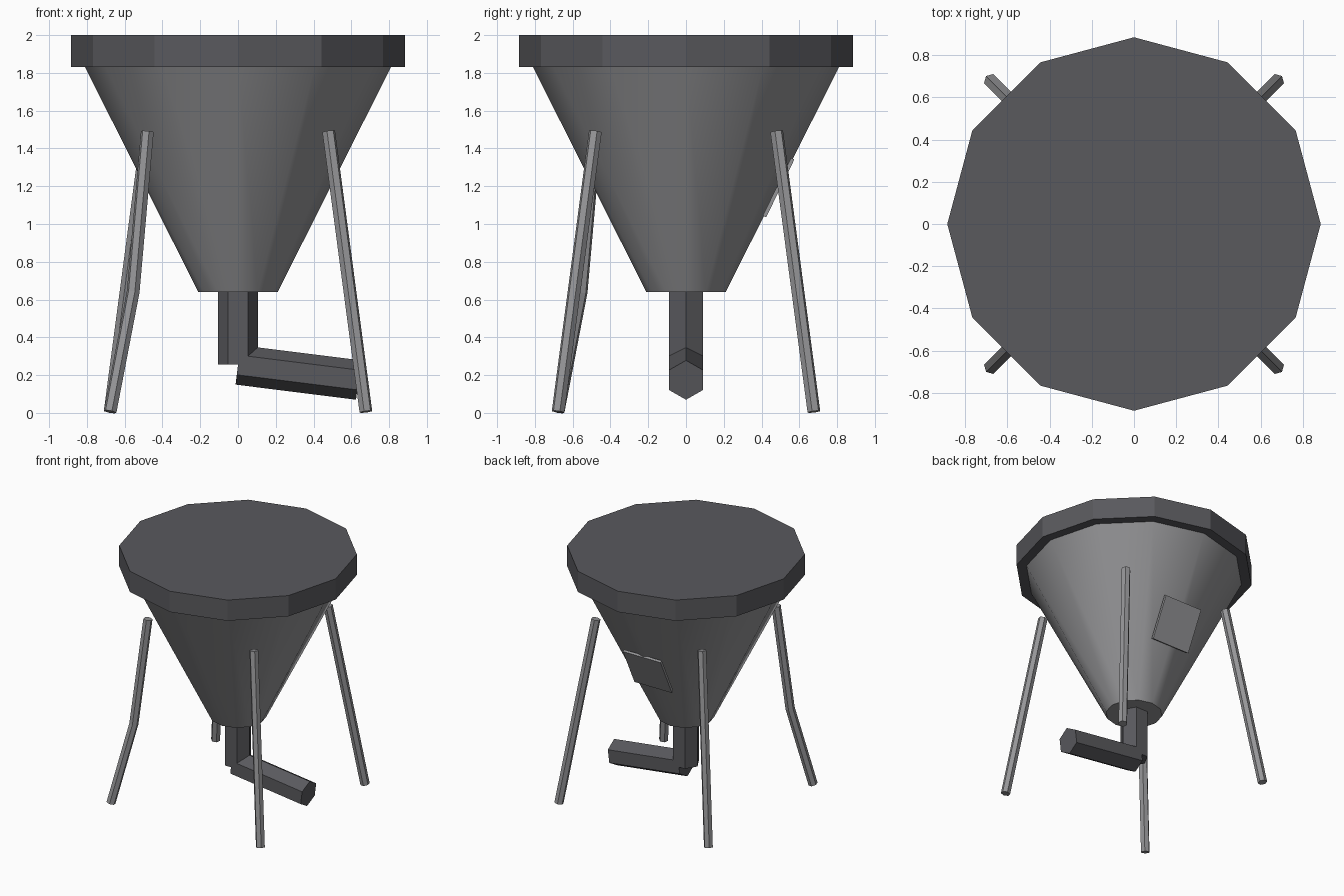
import bpy
from math import radians, pi
from mathutils import Matrix, Vector

if "Cube" in bpy.data.objects:
    bpy.data.objects.remove(bpy.data.objects["Cube"])


def material(name, rgb):
    m = bpy.data.materials.new(name)
    m.diffuse_color = (*rgb, 1)
    m.use_nodes = True
    m.node_tree.nodes["Principled BSDF"].inputs["Base Color"].default_value = m.diffuse_color
    return m


steel = material("steel", (0.3, 0.3, 0.31))
dark = material("dark_metal", (0.1, 0.1, 0.11))


def frustum(name, sides, r_low, r_high, z_low, z_high, mat):
    """Upright cone section with its first corner on an axis."""
    bpy.ops.mesh.primitive_cone_add(
        vertices=sides, radius1=r_low, radius2=r_high,
        depth=z_high - z_low, location=(0, 0, (z_low + z_high) / 2))
    ob = bpy.context.object
    ob.name = name
    ob.data.materials.append(mat)
    return ob


def hex_bar(name, path, r, side, mat):
    """Hexagonal bar mitred along a path; one corner points towards side."""
    pts = [Vector(p) for p in path]
    dirs = [(b - a).normalized() for a, b in zip(pts, pts[1:])]
    verts, faces = [], []
    for i, p in enumerate(pts):
        d = (dirs[max(i - 1, 0)] + dirs[min(i, len(dirs) - 1)]).normalized()
        u = Vector(side)
        u = (u - d * u.dot(d)).normalized()
        for k in range(6):
            verts.append(p + Matrix.Rotation(k * pi / 3, 3, d) @ u * r)
    for s in range(len(pts) - 1):
        for k in range(6):
            a, b = s * 6 + k, s * 6 + (k + 1) % 6
            faces.append((a, b, b + 6, a + 6))
    faces.append(tuple(range(5, -1, -1)))
    faces.append(tuple(range(len(verts) - 6, len(verts))))
    me = bpy.data.meshes.new(name)
    me.from_pydata(verts, [], faces)
    me.materials.append(mat)
    ob = bpy.data.objects.new(name, me)
    bpy.context.collection.objects.link(ob)
    return ob


# Smooth funnel body under a flat twelve-sided lid
hopper = frustum("hopper", 12, 0.21, 0.82, 0.64, 1.85, steel)
bpy.ops.object.shade_smooth_by_angle(angle=radians(40))
frustum("lid", 12, 0.885, 0.885, 1.83, 2.0, dark)

# Drop pipe and sloping outlet
hex_bar("drop_pipe", [(0, 0, 0.7), (0, 0, 0.255)], 0.105, (1, 0, 0), dark)
hex_bar("outlet_pipe", [(0, 0, 0.254), (0.638, 0, 0.174)], 0.105, (0, 0, 1), dark)

# Four splayed legs, the front left one is bent
for name, sx, sy in (("front_right_leg", 1, -1), ("front_left_leg", -1, -1),
                     ("back_right_leg", 1, 1), ("back_left_leg", -1, 1)):
    profile = [(0.48, 1.49), (0.677, 0.006)]
    if name == "front_left_leg":
        profile.insert(1, (0.555, 0.64))
    hex_bar(name, [(sx * d, sy * d, z) for d, z in profile], 0.035, (sx, sy, 0), steel)

# Thin square hatch lying on the back of the hopper
bpy.ops.mesh.primitive_cube_add(size=1, location=(0, 0.49, 1.193),
                                rotation=(radians(-26), 0, 0))
hatch = bpy.context.object
hatch.name = "back_hatch"
hatch.scale = (0.34, 0.02, 0.34)
hatch.data.materials.append(steel)
